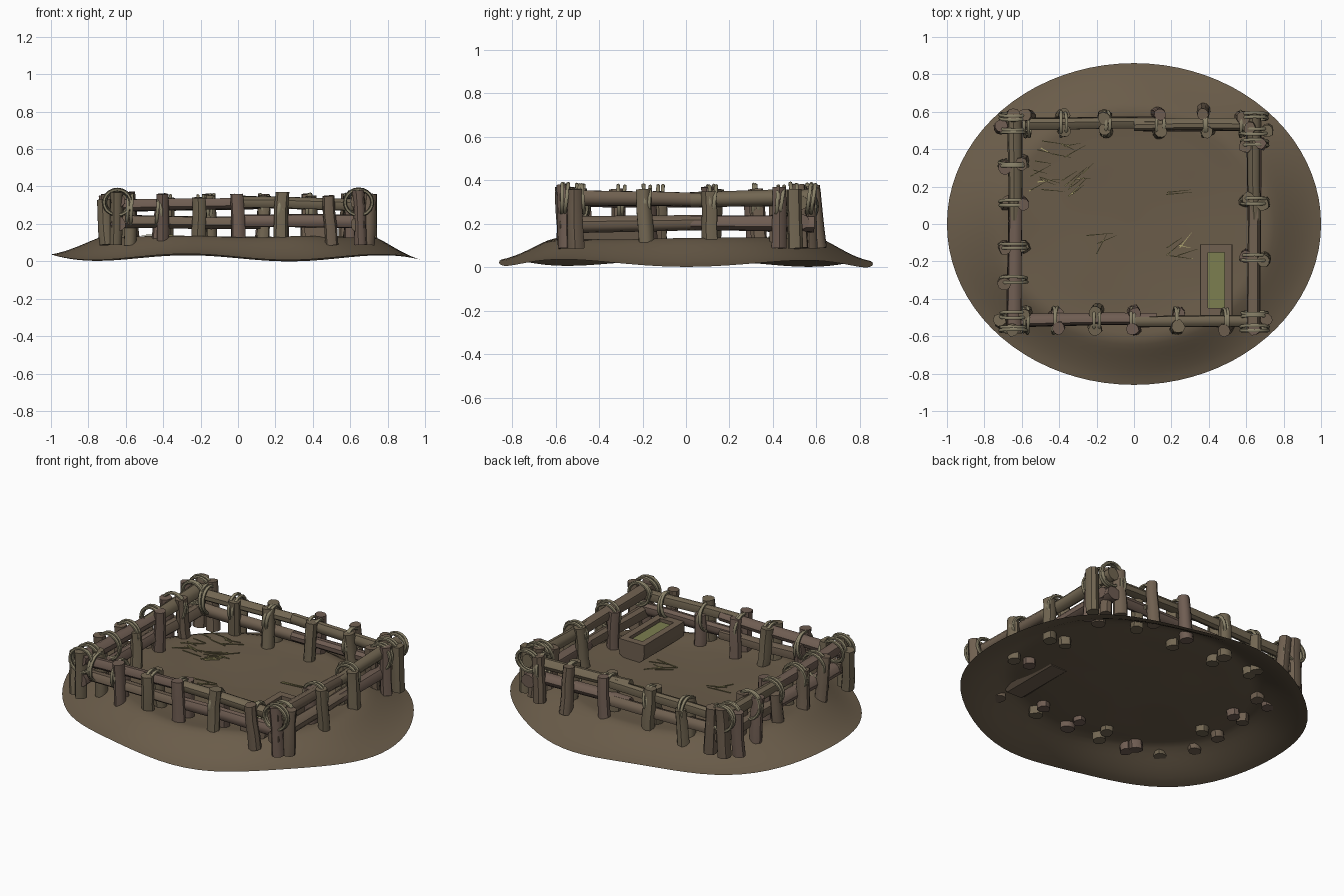
import bpy, bmesh, math, random
from mathutils import Vector, noise

if "Cube" in bpy.data.objects:
    bpy.data.objects.remove(bpy.data.objects["Cube"])
random.seed(4)


def material(name, rgb):
    m = bpy.data.materials.new(name)
    m.diffuse_color = (*rgb, 1)
    m.use_nodes = True
    m.node_tree.nodes["Principled BSDF"].inputs["Base Color"].default_value = m.diffuse_color
    return m


EARTH = material("earth", (0.145, 0.108, 0.068))
WOODS = [material("wood_%d" % i, c) for i, c in enumerate(
    [(0.16, 0.117, 0.08), (0.16, 0.11, 0.085), (0.17, 0.135, 0.085)])]
ROPE = material("rope", (0.25, 0.22, 0.14))
STRAW = material("straw", (0.42, 0.37, 0.16))
FEED = material("feed", (0.20, 0.21, 0.08))


def finish(bm, name, mat, smooth=None):
    bmesh.ops.recalc_face_normals(bm, faces=bm.faces)
    me = bpy.data.meshes.new(name)
    bm.to_mesh(me)
    bm.free()
    ob = bpy.data.objects.new(name, me)
    bpy.context.collection.objects.link(ob)
    me.materials.append(mat)
    if smooth:
        bpy.ops.object.select_all(action='DESELECT')
        ob.select_set(True)
        bpy.context.view_layer.objects.active = ob
        bpy.ops.object.shade_smooth_by_angle(angle=math.radians(smooth))
    return ob


def ground_z(x, y):
    """Wavy edge, sloping bank, slight raised rim and a shallow dished floor."""
    r = min(1, math.hypot(x, y / 0.86))
    a = math.atan2(y, x) - 1.25
    edge = 0.020 - 0.016 * math.cos(5 * a) - 0.004 * math.cos(a)
    t = min(1, (1 - r) / 0.29)
    t = 0.5 * t + 0.5 * t * t * (3 - 2 * t)
    top = 0.121 - 0.015 * max(0, 1 - r / 0.6) + 0.012 * math.exp(-((r - 0.72) / 0.1) ** 2)
    top += 0.008 * noise.noise((x * 3, y * 3, 0.5))
    return edge + (top - edge) * t


def pole(name, a, b, r0, r1, sides=9):
    """Rough log: four slightly uneven rings, capped at both ends."""
    a, b = Vector(a), Vector(b)
    q = (b - a).to_track_quat('Z', 'Y')
    wob = [random.uniform(0.9, 1.1) for _ in range(sides)]
    bm = bmesh.new()
    rings = []
    for t in (0, 0.33, 0.67, 1):
        off = Vector((random.uniform(-1, 1), random.uniform(-1, 1), 0)) * 0.003
        r = r0 + (r1 - r0) * t
        rings.append([bm.verts.new(a.lerp(b, t) + q @ (off + Vector((
            r * w * math.cos(math.tau * i / sides), r * w * math.sin(math.tau * i / sides), 0))))
            for i, w in enumerate(wob)])
    for lo, hi in zip(rings, rings[1:]):
        for i in range(sides):
            j = (i + 1) % sides
            bm.faces.new((lo[i], lo[j], hi[j], hi[i]))
    bm.faces.new(rings[0][::-1])
    bm.faces.new(rings[-1])
    return finish(bm, name, random.choice(WOODS), 42)


def lashing(c, along_x, across=0.072, up=0.075):
    """Strands of rope looped over a rail and its posts."""
    for k in (-1, 1):
        loop = 1 + random.uniform(-0.08, 0.08)
        skew = random.uniform(-0.012, 0.012)
        bm = bmesh.new()
        n, m = 20, 6
        rows = []
        for i in range(n):
            t = math.tau * i / n
            row = []
            for j in range(m):
                p = math.tau * j / m
                s = 0.0095 * math.cos(p)
                u = (across * loop + s) * math.cos(t)
                z = (up * loop + s) * math.sin(t)
                v = k * 0.010 + skew * math.sin(t) + 0.0095 * math.sin(p)
                row.append(bm.verts.new((c[0] + (v if along_x else u),
                                         c[1] + (u if along_x else v), c[2] + z)))
            rows.append(row)
        for i in range(n):
            for j in range(m):
                a, b = rows[i], rows[(i + 1) % n]
                bm.faces.new((a[j], a[(j + 1) % m], b[(j + 1) % m], b[j]))
        finish(bm, "rope_lashing", ROPE, 60)


# Earth mound: open elliptical sheet of concentric rings
bm = bmesh.new()
SEG, RINGS = 80, 28
prev, centre = None, bm.verts.new((0, 0, ground_z(0, 0)))
for k in range(1, RINGS + 1):
    ring = []
    for i in range(SEG):
        t = math.tau * i / SEG
        x, y = k / RINGS * math.cos(t), 0.86 * k / RINGS * math.sin(t)
        ring.append(bm.verts.new((x, y, ground_z(x, y))))
    for i in range(SEG):
        j = (i + 1) % SEG
        bm.faces.new((prev[i], ring[i], ring[j], prev[j]) if prev else (centre, ring[i], ring[j]))
    prev = ring
low = min(v.co.z for v in bm.verts)
for v in bm.verts:
    v.co.z -= low
finish(bm, "earth_mound", EARTH, 60)

# Posts: x, y, top height
posts = [
    # front
    (-.58, -.48, .36), (-.42, -.49, .30), (-.40, -.55, .36), (-.20, -.465, .34), (-.21, -.555, .34),
    (0, -.47, .34), (0, -.56, .36), (.23, -.555, .37), (.24, -.48, .30), (.49, -.56, .35),
    # back
    (-.57, .575, .37), (-.38, .51, .34), (-.38, .58, .30), (-.16, .575, .36), (-.15, .50, .35), (.13, .59, .36),
    (.14, .49, .35), (.37, .60, .36), (.40, .50, .35), (.58, .57, .36),
    # left
    (-.60, .33, .36), (-.69, .31, .35), (-.60, .11, .37), (-.68, .11, .30), (-.69, -.13, .35), (-.59, -.12, .33),
    (-.69, -.31, .36),
    # right
    (.68, .43, .37), (.60, .42, .35), (.69, .11, .35), (.60, .13, .36), (.70, -.19, .36), (.60, -.17, .34),
    # corner clusters
    (-.71, -.52, .33), (-.65, -.56, .37), (.65, -.56, .38), (.70, -.51, .36),
    (-.71, .52, .35), (-.65, .575, .38), (.63, .52, .38), (.71, .50, .36)]
for x, y, top in posts:
    lx, ly = random.uniform(-.011, .011), random.uniform(-.011, .011)
    pole("fence_post", (x - lx, y - ly, .088), (x + lx, y + ly, top),
         random.uniform(.034, .039), random.uniform(.031, .036))

# Rails: two heights per side, two overlapping logs each
for z, r in ((.31, .034), (.205, .035)):
    dz = .010 if z > .25 else -.008
    for y, n in ((-.515, "front"), (.535, "back")):
        pole(n + "_rail", (-.68, y, z - dz), (.12, y + .008, z), r, r * .9)
        pole(n + "_rail", (.0, y - .008, z + .01), (.68, y - .004, z - dz), r * .9, r)
    for x, n in ((-.64, "left"), (.64, "right")):
        pole(n + "_rail", (x, -.58, z + dz), (x + .005, .12, z), r * 1.15, r)
        pole(n + "_rail", (x + .006, .02, z), (x, .59, z + dz), r, r * 1.15)

# Rope lashings along each side and at the corners
for x in (-.58, -.42, -.20, 0, .23, .49):
    lashing((x, -.515, .275), True, .065)
for x in (-.57, -.38, -.15, .14, .38, .58):
    lashing((x, .535, .28), True, .065)
for y in (.32, .11, -.12, -.30):
    lashing((-.645, y, .30), False)
for y in (.43, .12, -.18):
    lashing((.645, y, .30), False)
for x in (-.645, .645):
    for y in (-.485, -.56, .50, .575):
        lashing((x, y, .315), False, .07, .066)

# Feeding trough: hewn log with rounded belly and a sunken top
bm = bmesh.new()
prof = [(-.05, .108), (.05, .108), (.078, .128), (.086, .165), (.085, .22),
        (-.085, .22), (-.086, .165), (-.078, .128)]
N = len(prof)
ends = [[bm.verts.new((.44 + u, y, z)) for u, z in prof] for y in (-.49, -.11)]
for i in range(N):
    j = (i + 1) % N
    bm.faces.new((ends[0][i], ends[0][j], ends[1][j], ends[1][i]))
bm.faces.new(ends[0])
bm.faces.new(ends[1])
bmesh.ops.recalc_face_normals(bm, faces=bm.faces)
bm.normal_update()
top = max(bm.faces, key=lambda f: f.calc_center_median().z)
bmesh.ops.inset_region(bm, faces=[top], thickness=.042, use_even_offset=True)
for v in top.verts:     # widen the end rims, narrow the opening
    v.co.x = .44 + math.copysign(.045, v.co.x - .44)
    v.co.y = -.30 + math.copysign(.148, v.co.y + .30)
down = bmesh.ops.extrude_discrete_faces(bm, faces=[top])["faces"][0]
for v in down.verts:
    v.co.z -= .02
down.material_index = 1
trough = finish(bm, "feeding_trough", WOODS[0])
trough.data.materials.append(FEED)

# Loose straw blades on the floor
bm = bmesh.new()
spots = [(-.38, .30, .14, 24), (-.15, -.08, .04, 3), (.26, -.12, .06, 6), (.25, .18, .02, 2)]
for cx, cy, spread, count in spots:
    for _ in range(count):
        x = cx + random.uniform(-spread, spread)
        y = cy + random.uniform(-spread, spread)
        a, h = random.uniform(-.5, 1.1), random.uniform(.03, .075)
        d, s = Vector((math.cos(a), math.sin(a), 0)) * h, Vector((-math.sin(a), math.cos(a), 0)) * .003
        p = Vector((x, y, ground_z(x, y) - low + random.uniform(.003, .01)))
        f = bm.faces.new([bm.verts.new(p + o) for o in (-d - s, d - s * .3, d + s * .3, -d + s)])
        for v in bmesh.ops.extrude_face_region(bm, geom=[f])["geom"]:
            if isinstance(v, bmesh.types.BMVert):
                v.co.z += .004
finish(bm, "straw", STRAW)
